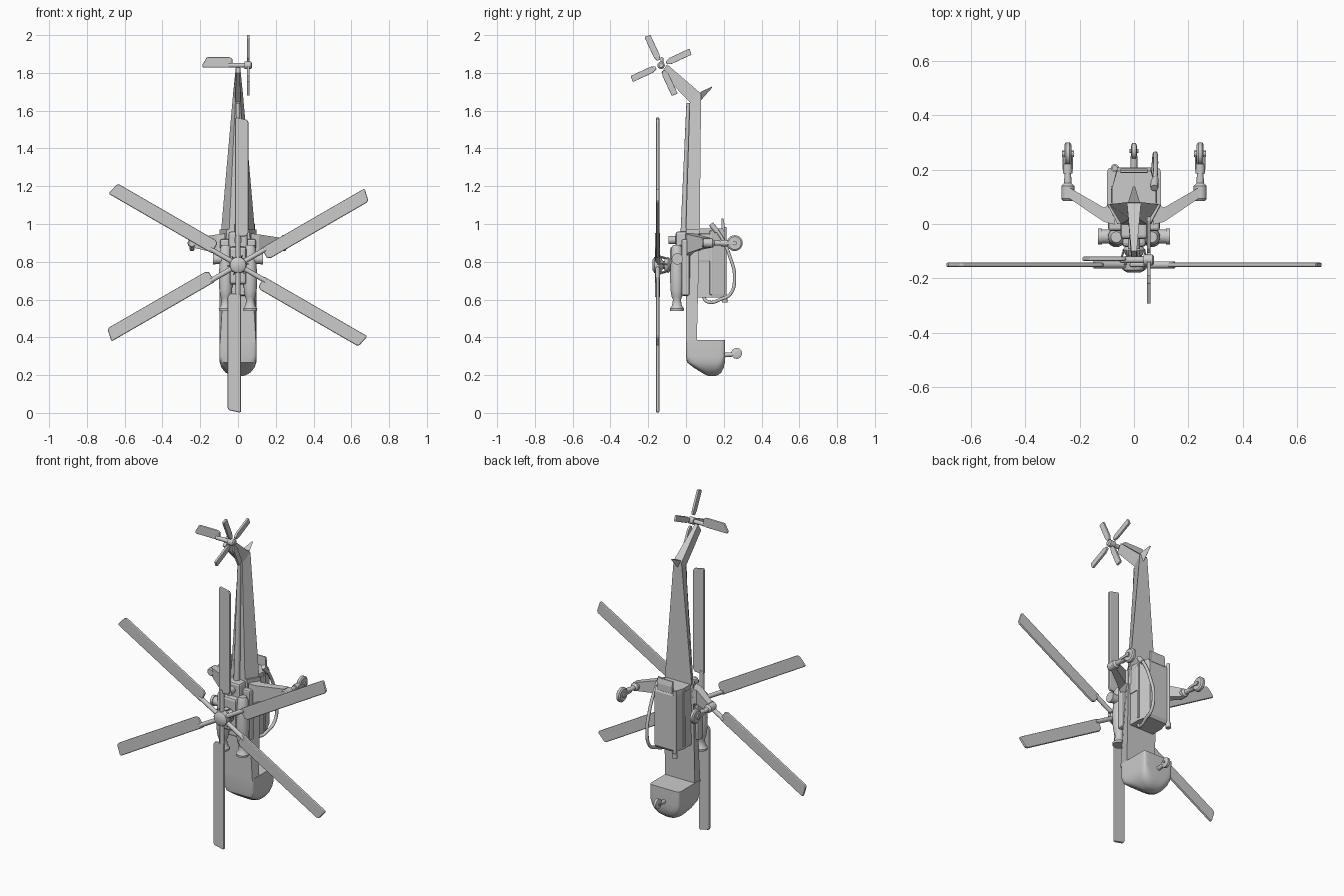
import bpy, bmesh
from math import sin, cos, pi, radians, copysign
from mathutils import Vector, Matrix

if "Cube" in bpy.data.objects:
    bpy.data.objects.remove(bpy.data.objects["Cube"])


def loft(name, rings, smooth=True):
    """Skin a list of equal-length point rings and cap both ends."""
    bm = bmesh.new()
    vs = [[bm.verts.new(p) for p in r] for r in rings]
    n = len(rings[0])
    for a, b in zip(vs, vs[1:]):
        for i in range(n):
            j = (i + 1) % n
            bm.faces.new((a[i], a[j], b[j], b[i]))
    bm.faces.new(vs[0])
    bm.faces.new(vs[-1])
    bmesh.ops.recalc_face_normals(bm, faces=bm.faces)
    me = bpy.data.meshes.new(name)
    bm.to_mesh(me)
    bm.free()
    ob = bpy.data.objects.new(name, me)
    bpy.context.collection.objects.link(ob)
    if smooth:
        bpy.ops.object.select_all(action='DESELECT')
        ob.select_set(True)
        bpy.context.view_layer.objects.active = ob
        bpy.ops.object.shade_smooth_by_angle(angle=radians(35))
    return ob


def turned(name, start, axis, profile, n=16):
    """Round part: profile is (distance along axis, radius)."""
    q = Vector((0, 0, 1)).rotation_difference(Vector(axis))
    s = Vector(start)
    return loft(name, [[s + q @ Vector((r * cos(2*pi*i/n), r * sin(2*pi*i/n), d))
                        for i in range(n)] for d, r in profile])


def rod(name, a, b, r, r2=None, n=12):
    d = Vector(b) - Vector(a)
    return turned(name, a, d, [(0, r), (d.length, r2 or r)], n)


def bevel(ob, w, seg=2):
    m = ob.modifiers.new("edge", 'BEVEL')
    m.width, m.segments, m.limit_method = w, seg, 'ANGLE'
    return ob


def box(name, x, y, z, w=0.006):
    r = lambda k: [(x[0], y[0], k), (x[1], y[0], k), (x[1], y[1], k), (x[0], y[1], k)]
    return bevel(loft(name, [r(z[0]), r(z[1])], False), w)


def plate(name, pts, t, mat=Matrix(), w=0.005):
    """Flat outline (u, v) given thickness t, then placed by mat."""
    return bevel(loft(name, [[mat @ Vector((u, k, v)) for u, v in pts]
                             for k in (-t/2, t/2)], False), w)


def pipe(name, pts, r):
    cu = bpy.data.curves.new(name, 'CURVE')
    cu.dimensions, cu.bevel_depth, cu.bevel_resolution = '3D', r, 3
    cu.use_fill_caps = True
    sp = cu.splines.new('BEZIER')
    sp.bezier_points.add(len(pts) - 1)
    for b, p in zip(sp.bezier_points, pts):
        b.co = p
        b.handle_left_type = b.handle_right_type = 'AUTO'
    ob = bpy.data.objects.new(name, cu)
    bpy.context.collection.objects.link(ob)


def trapezoid(z0, y0, w0, z1, y1, w1):
    return [(-w0, y0, z0), (w0, y0, z0), (w1, y1, z1), (-w1, y1, z1)]


def rounded(z, y0, y1, hw, e, n=32):
    """Superellipse section in the xy plane."""
    f = lambda c: copysign(abs(c) ** (2 / e), c)
    return [(hw * f(cos(2*pi*(i+.5)/n)), (y0+y1)/2 + (y1-y0)/2 * f(sin(2*pi*(i+.5)/n)), z)
            for i in range(n)]


# Cockpit with rounded nose
loft("cockpit", [rounded(*s) for s in (
    (.385, 0, .207, .099, 14), (.30, 0, .207, .099, 12), (.268, .005, .206, .097, 7),
    (.24, .04, .2, .088, 4.5), (.215, .08, .188, .068, 3.2), (.2, .105, .17, .042, 2.6),
    (.194, .125, .152, .018, 2))])

# Spine, boom and swept tail fin
loft("spine", [trapezoid(.37, 0, .095, .37, .057, .098),
               trapezoid(.97, 0, .06, .97, .072, .098)], False)
loft("tail_boom", [trapezoid(.9, -.003, .05, .9, .072, .095),
                   trapezoid(1.645, .02, .014, 1.69, .08, .026)], False)
loft("tail_fin", [trapezoid(1.645, .02, .014, 1.69, .08, .026),
                  trapezoid(1.80, -.13, .01, 1.845, -.1, .01)], False)
loft("tail_bumper", [[(-.022, .078, 1.70), (.022, .078, 1.70), (0, .075, 1.65)],
                     [(-.004, .137, 1.727), (.004, .137, 1.727), (0, .137, 1.72)]], False)
rod("drive_shaft_cover", (0, -.012, .93), (0, .012, 1.64), .018, .01)

# Stabilizer and tail rotor
plate("stabilizer", [(-.03, 1.835), (-.03, 1.876), (-.045, 1.883), (-.165, 1.883),
                     (-.19, 1.84), (-.185, 1.828), (-.05, 1.828)], .016,
      Matrix.Translation((0, -.128, 0)))
rod("tail_rotor_shaft", (-.05, -.132, 1.84), (.06, -.132, 1.84), .012)
turned("tail_rotor_hub", (.034, -.132, 1.84), (1, 0, 0), [(0, .02), (.034, .02), (.04, .012)])
for k in range(4):
    m = (Matrix.Translation((.054, -.132, 1.84)) @ Matrix.Rotation(radians(25 + 90*k), 4, 'X')
         @ Matrix.Rotation(pi/2, 4, 'Z'))
    plate("tail_rotor_blade", [(.03, -.008), (.055, -.017), (.17, -.017), (.173, .014),
                               (.168, .017), (.055, .017), (.03, .008)], .014, m, .004)

# Main rotor: mast, hub and six blades
HZ, BY = .783, -.15
rod("rotor_mast", (0, -.16, HZ), (0, -.02, HZ), .02)
turned("rotor_hub", (0, -.178, HZ), (0, 1, 0),
       [(0, .025), (.01, .042), (.035, .046), (.05, .03), (.058, .022)], 20)
turned("swash_plate", (0, -.115, HZ), (0, 1, 0), [(0, .03), (.02, .042), (.035, .03)], 20)
outline = [(-.016, .15), (-.016, .779), (-.008, .781), (.048, .769), (.055, .755),
           (.055, .17), (.045, .152)]
for k in range(6):
    m = Matrix.Translation((0, BY, HZ)) @ Matrix.Rotation(k * pi/3, 4, 'Y')
    plate("main_rotor_blade", outline, .017, m, .006)
    rod("blade_arm", m @ Vector((0, 0, .03)), m @ Vector((0, 0, .17)), .013)
    rod("pitch_link", m @ Vector((.022, 0, .05)), m @ Vector((.015, .055, .034)), .004, n=8)

# Gearbox deck between the engines
box("gearbox", (-.045, .045), (-.085, .01), (.68, .88), .015)
box("engine_deck", (-.095, .095), (-.025, .02), (.62, .92), .01)
box("cooler_housing", (-.05, .05), (-.055, .01), (.86, .96), .012)
rod("cooler_fan", (0, -.092, .915), (0, -.03, .915), .022)

# Engines, exhausts and landing gear on both sides
for s in (-1, 1):
    turned("engine", (s*.065, -.048, .54), (0, 0, 1),
           [(0, .036), (.012, .037), (.028, .026), (.06, .021), (.075, .028), (.11, .034),
            (.19, .037), (.24, .033), (.33, .03), (.35, .02)], 20)
    rod("exhaust", (s*.06, -.046, .815), (s*.13, -.046, .815), .026, n=16)
    rod("exhaust_lip", (s*.118, -.046, .815), (s*.133, -.046, .815), .03, n=16)
    loft("gear_wing", [
        [(s*.07, -.002, .81), (s*.07, -.002, .95), (s*.07, .085, .95), (s*.07, .085, .86)],
        [(s*.11, .008, .845), (s*.11, .008, .945), (s*.11, .06, .945), (s*.11, .06, .86)],
        [(s*.24, .095, .875), (s*.24, .095, .925), (s*.24, .135, .925), (s*.24, .135, .875)]],
        False)
    turned("gear_housing", (s*.243, .085, .899), (0, 1, 0),
           [(0, .018), (.008, .024), (.055, .024), (.065, .014), (.1, .012), (.101, .017),
            (.135, .017), (.142, .01)])
    for k in (-1, 1):
        box("gear_fork", sorted((s*.243 + k*.014, s*.243 + k*.02)), (.2, .27), (.892, .907), .002)
    turned("main_wheel", (s*.243 - .013, .258, .899), (1, 0, 0),
           [(0, .022), (.0, .034), (.006, .042), (.02, .042), (.026, .034), (.026, .022)], 24)
    rod("wheel_hub", (s*.243 - .022, .258, .899), (s*.243 + .022, .258, .899), .012)
    # Tank mounting rails
    box("tank_mount", sorted((s*.04, s*.085)), (.05, .13), (.8, .95), .006)

# Nose wheel
rod("nose_strut", (0, .19, .305), (0, .25, .31), .012)
turned("nose_wheel", (-.011, .268, .315), (1, 0, 0),
       [(0, .018), (.004, .029), (.018, .029), (.022, .018)], 20)
rod("nose_axle", (-.017, .268, .315), (.017, .268, .315), .007)

# Belly tank with hose and straight snorkel
loft("belly_tank", [
    [(-.08, .06, z), (.08, .06, z), (.08, .135, z), (.062, y, z), (-.062, y, z), (-.08, .135, z)]
    for z, y in ((.612, .195), (.63, .207), (.95, .207), (.975, .195))], False)
box("tank_rib", (-.085, .085), (.125, .14), (.625, .965), .003)
plate("tank_fin", [(.185, .96), (.203, .96), (.203, 1.0), (.196, 1.03), (.188, 1.03)], .1,
      Matrix.Rotation(pi/2, 4, 'Z') @ Matrix.Scale(-1, 4, (0, 1, 0)), .002)
pipe("hose", [(.075, .14, .99), (.078, .175, .95), (.08, .235, .82), (.078, .257, .72),
              (.075, .235, .63), (.07, .18, .6), (.06, .13, .585), (.05, .1, .6),
              (.045, .095, .63)], .009)
rod("hose_nozzle", (.075, .132, 1.0), (.076, .165, .96), .014)
rod("snorkel", (-.07, .205, .6), (-.07, .205, .985), .01)
rod("snorkel_foot", (-.07, .205, .585), (-.07, .205, .615), .015)
# The hub-swapped matrix above leaves the fin plate spanning x, so centre it there
fin = bpy.data.objects["tank_fin"]
xs = [v.co for v in fin.data.vertices]
cy = sum(c.y for c in xs) / len(xs)
fin.location.y = .196 - cy
fin.location.x = -sum(c.x for c in xs) / len(xs)
